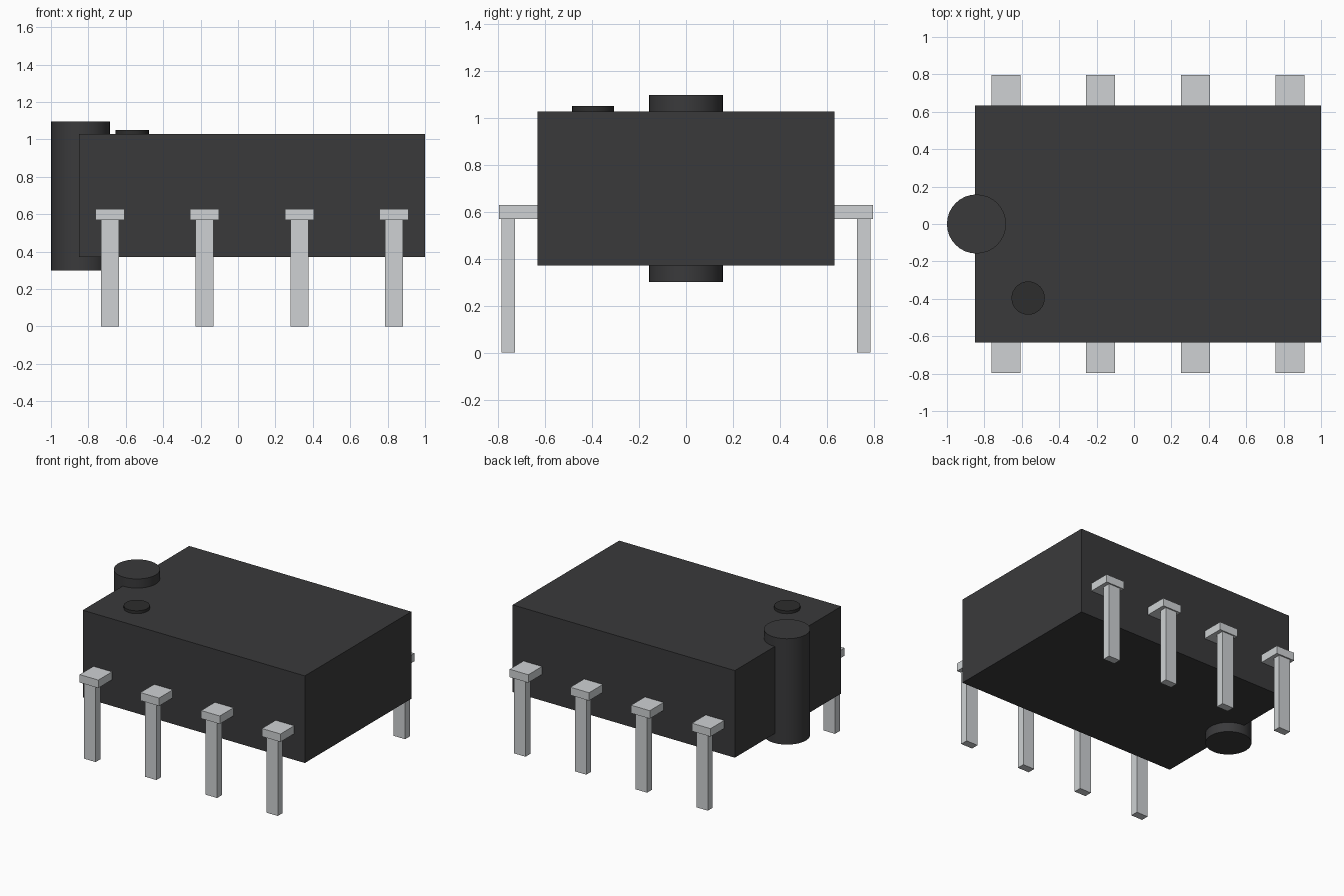
import bpy, math

if "Cube" in bpy.data.objects:
    bpy.data.objects.remove(bpy.data.objects["Cube"])


def material(name, color):
    m = bpy.data.materials.new(name)
    m.diffuse_color = (*color, 1)
    m.use_nodes = True
    m.node_tree.nodes["Principled BSDF"].inputs["Base Color"].default_value = m.diffuse_color
    return m


plastic = material("black_plastic", (0.042, 0.042, 0.044))
marker = material("marker_black", (0.026, 0.026, 0.026))
metal = material("tin_metal", (0.62, 0.64, 0.655))


def box(name, center, size, mat):
    bpy.ops.mesh.primitive_cube_add(size=1, location=center)
    ob = bpy.context.object
    ob.name = name
    ob.scale = size
    bpy.ops.object.transform_apply(location=False, rotation=False, scale=True)
    ob.data.materials.append(mat)
    return ob


def disc(name, x, y, z0, z1, radius, mat):
    bpy.ops.mesh.primitive_cylinder_add(vertices=32, radius=radius, depth=z1 - z0,
                                        location=(x, y, (z0 + z1) / 2))
    ob = bpy.context.object
    ob.name = name
    ob.data.materials.append(mat)
    bpy.ops.object.shade_smooth_by_angle(angle=math.radians(30))
    return ob


# Package body
box("body", (0.075, 0, 0.70), (1.85, 1.266, 0.656), plastic)

# Round end post and orientation dot
disc("end_post", -0.842, 0, 0.30, 1.097, 0.158, plastic)
disc("orientation_dot", -0.566, -0.396, 1.02, 1.05, 0.089, marker)

# Two rows of four pins: flat shoulder plus narrow leg
for side, row in ((-1, "front"), (1, "back")):
    for i in range(4):
        x = -0.684 + 0.506 * i
        box(f"{row}_pin_shoulder_{i + 1}", (x, side * 0.697, 0.599),
            (0.155, 0.198, 0.06), metal)
        box(f"{row}_pin_leg_{i + 1}", (x, side * 0.757, 0.2875),
            (0.096, 0.058, 0.575), metal)
